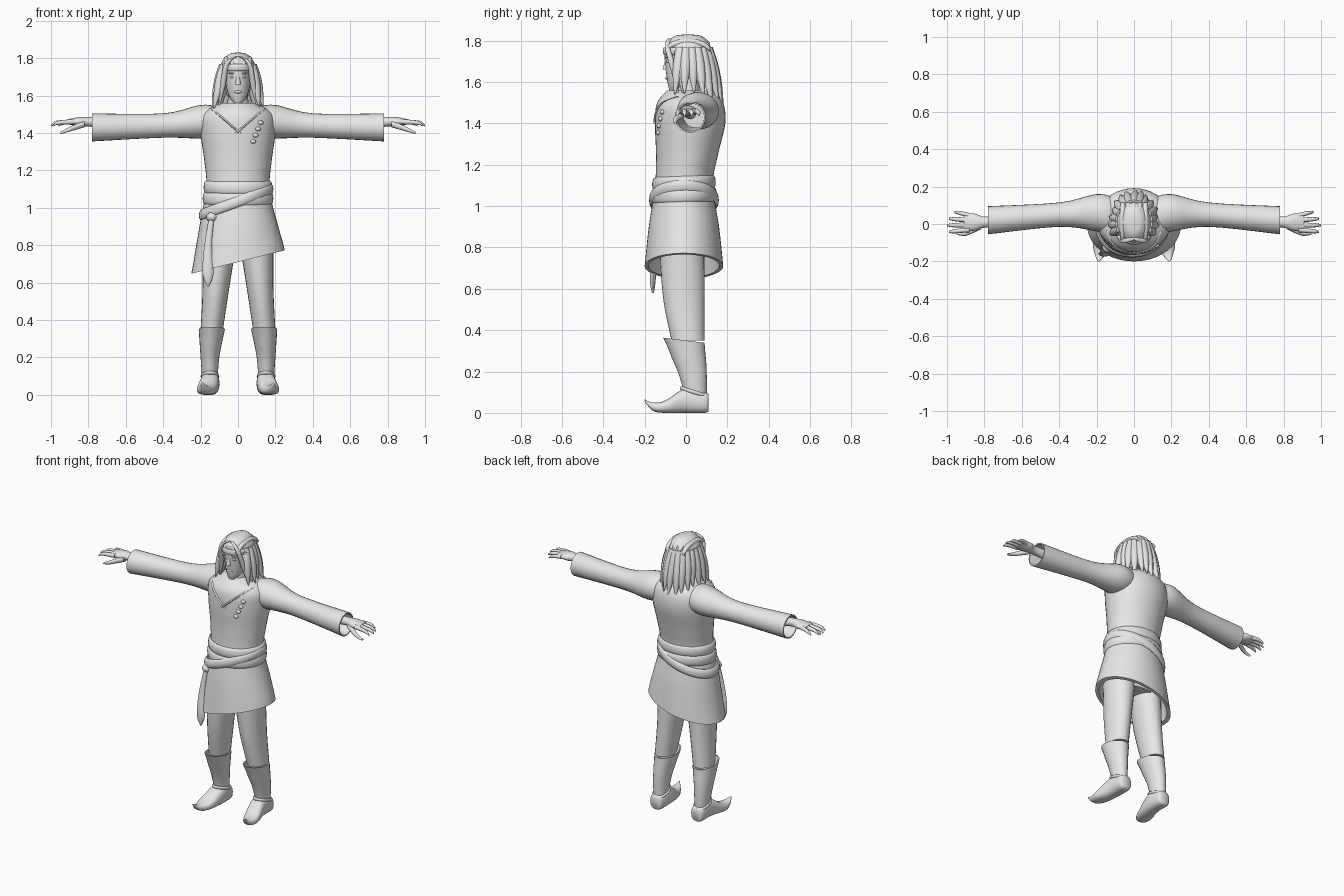
import bpy
import bmesh
import random
from math import sin, cos, pi, radians, copysign
from mathutils import Vector
from mathutils.bvhtree import BVHTree

random.seed(4)
start_cube = bpy.data.objects.get("Cube")
if start_cube:
    bpy.data.objects.remove(start_cube, do_unlink=True)

# One plain clay colour for the whole figure
clay = bpy.data.materials.new("plain_grey")
clay.use_nodes = True
clay.diffuse_color = (0.8, 0.8, 0.8, 1)
shader = next(node for node in clay.node_tree.nodes if node.type == 'BSDF_PRINCIPLED')
shader.inputs["Base Color"].default_value = clay.diffuse_color

AXES = {"X": Vector((1, 0, 0)), "Y": Vector((0, 1, 0)), "Z": Vector((0, 0, 1))}
SIDES = {"left": 1, "right": -1}


def finish(name, bm):
    """Turn a bmesh into a smooth shaded object that keeps sharp rims."""
    bmesh.ops.recalc_face_normals(bm, faces=bm.faces)
    mesh = bpy.data.meshes.new(name)
    bm.to_mesh(mesh)
    bm.free()
    mesh.materials.append(clay)
    for poly in mesh.polygons:
        poly.use_smooth = True
    mesh.set_sharp_from_angle(angle=radians(50))
    obj = bpy.data.objects.new(name, mesh)
    bpy.context.scene.collection.objects.link(obj)
    return obj


def bridge(bm, loops):
    """Join neighbouring rings of vertices with quads."""
    for lower, upper in zip(loops, loops[1:]):
        for i in range(len(lower)):
            bm.faces.new((lower[i - 1], lower[i], upper[i], upper[i - 1]))


def blend(rows, steps):
    """Fill in rings between the given ones along a smooth curve."""
    rows = [Vector(row if len(row) == 5 else (*row, row[-1])) for row in rows]
    padded = [rows[0], *rows, rows[-1]]
    dense = []
    for before, start, end, after in zip(padded, padded[1:], padded[2:], padded[3:]):
        into, out = (end - before) / 2, (after - start) / 2
        for k in range(steps):
            t = k / steps
            ease = t * t * (3 - 2 * t)
            dense.append(start.lerp(end, ease) + into * t * (1 - t) ** 2
                         - out * t * t * (1 - t))
    return dense + [rows[-1]]


def loft(name, rows, plane="XY", side=1, sides=24, steps=5,
         square=1, hollow=False, warp=None):
    """Skin over rings (x, y, z, radius) or (x, y, z, radius_u, radius_v)."""
    rings = blend(rows, steps)
    if hollow:
        for source in (rings[-1], rings[-steps]):
            rings.append(Vector((*source[:3], *(radius * 0.9 for radius in source[3:]))))
    u, v = AXES[plane[0]], AXES[plane[1]]
    bm = bmesh.new()
    loops = []
    for x, y, z, radius_u, radius_v in rings:
        loop = []
        for i in range(sides):
            angle = 2 * pi * i / sides
            across, along = cos(angle), sin(angle)
            across = copysign(abs(across) ** square, across)
            along = copysign(abs(along) ** square, along)
            point = Vector((x * side, y, z)) + u * radius_u * across + v * radius_v * along
            loop.append(bm.verts.new(warp(point) if warp else point))
        loops.append(loop)
    bridge(bm, loops)
    bm.faces.new(loops[0])
    bm.faces.new(loops[-1])
    return finish(name, bm)


def strand(name, rows, side=1, plane="XY"):
    """Thin tapering tube for hair, fingers and trims."""
    return loft(name, rows, plane, side, sides=10, steps=4)


def band(name, centre, width, depth, half_height, thick, slope=0, lean=0):
    """Padded strip wrapped around the body."""
    bm = bmesh.new()
    loops = []
    for i in range(48):
        turn = 2 * pi * i / 48
        loop = []
        for k in range(12):
            angle = 2 * pi * k / 12
            out = thick * cos(angle)
            x, y = (width + out) * cos(turn), (depth + out) * sin(turn)
            z = half_height * sin(angle) + slope * x + lean * y
            loop.append(bm.verts.new(Vector(centre) + Vector((x, y, z))))
        loops.append(loop)
    bridge(bm, loops + loops[:1])
    return finish(name, bm)


def pebble(name, centre, size):
    """Small ellipsoid detail."""
    bm = bmesh.new()
    bmesh.ops.create_uvsphere(bm, u_segments=12, v_segments=8, radius=1)
    bmesh.ops.scale(bm, vec=size, verts=bm.verts)
    bmesh.ops.translate(bm, vec=centre, verts=bm.verts)
    return finish(name, bm)


def slant_hem(point):
    """Lower the skirt towards the right hip."""
    point.z += point.x / 4 * min(1, max(0, (1 - point.z) * 4))
    return point


def raise_cuff(point):
    """Lift the front of the boot cuff."""
    if point.z > 0.3:
        point.z -= point.y / 8
    return point


# Tunic: the chest sits further back than the skirt
tunic_profile = ((1.56, .1, .11), (1.5, .19, .16), (1.4, .2, .17), (1.25, .18, .15),
                 (1.1, .17, .14), (.9, .21, .17), (.71, .25, .19))
tunic = loft("tunic", [(0, min(.02, max(-.01, (z - 1.2) / 10)), z, width, depth)
                       for z, width, depth in tunic_profile],
             sides=40, hollow=True, warp=slant_hem)
bpy.context.view_layer.update()
tunic_tree = BVHTree.FromObject(tunic, bpy.context.evaluated_depsgraph_get())


def on_tunic(x, z):
    """Point on the front of the tunic."""
    return tunic_tree.ray_cast(Vector((x, -1, z)), AXES["Y"])[0]


# Crossed neckline and a slanting row of toggles
for label, side in SIDES.items():
    edge = [Vector((.14, 1.53)).lerp(Vector((-.01, 1.4)), t / 6) for t in range(7)]
    strand(label + "_lapel", [(*on_tunic(p.x * side, p.y), .008) for p in edge])
for i in range(4):
    spot = on_tunic(.12 - i / 75, 1.455 - i / 30)
    pebble(f"toggle_{i}", spot, (.016, .012, .012))

# Sash: two level wraps, a diagonal wrap, a knot and a hanging tail
band("upper_sash", (0, -.01, 1.11), .17, .14, .035, .014, lean=.04)
band("lower_sash", (0, -.01, 1.05), .175, .145, .035, .014, lean=.04)
band("diagonal_sash", (-.01, -.01, 1.03), .185, .155, .03, .014, slope=.36)
pebble("sash_knot", on_tunic(-.14, .95), (.03, .03, .026))
strand("sash_tail", [(-.14, -.13, .95, .015), (-.16, -.15, .8, .02, .01),
                     (-.16, -.16, .65, .03, .015), (-.16, -.16, .58, .005)])

# Hips joining the legs under the tunic
loft("hips", [(0, -.01, .76, .15, .1), (0, -.01, .95, .17, .13)])

for label, side in SIDES.items():
    # Trouser leg, boot, strap and upturned shoe
    loft(label + "_leg", [(.1, -.02, .8, .09, .11), (.12, -.01, .55, .07, .1),
                          (.14, .01, .35, .06, .08)], side=side)
    loft(label + "_boot", [(.15, .05, .06, .04, .05), (.15, .03, .2, .05, .07),
                           (.14, -.01, .35, .07, .1)],
         side=side, hollow=True, warp=raise_cuff)
    band(label + "_ankle_strap", (.15 * side, .04, .1), .04, .06, .01, .01, lean=-.3)
    loft(label + "_shoe", [(.15, .11, .05, .03, .04), (.15, .09, .05, .045, .05),
                           (.15, 0, .06, .05, .06), (.17, -.1, .03, .05, .03),
                           (.18, -.16, .03, .03, .02), (.19, -.2, .06, .005)],
         "XZ", side, square=.8)

    # Wide sleeve, open at the cuff
    loft(label + "_sleeve", [(.1, .04, 1.46, .1, .08), (.2, .06, 1.46, .1, .09),
                             (.4, .05, 1.44, .065, .065), (.78, .02, 1.43, .075)],
         "YZ", side, hollow=True)

    # Hand with thumb and four spread fingers
    loft(label + "_hand", [(.7, .02, 1.45, .03), (.8, .01, 1.46, .03, .025),
                           (.85, .01, 1.46, .045, .025), (.91, .01, 1.46, .045, .013)],
         "YZ", side)
    strand(label + "_thumb", [(.82, -.01, 1.45, .02), (.9, -.05, 1.42, .013),
                              (.95, -.05, 1.4, .006)], side, "YZ")
    for i in range(4):
        y, reach = .045 - i / 40, 1 - (i - 2) ** 2 / 100
        strand(f"{label}_finger_{i}", [(.88, y, 1.46, .014), (reach - .03, y * 1.3, 1.455, .011),
                                       (reach, y * 1.4, 1.44, .005)], side, "YZ")

# Neck, head and face
loft("neck", [(0, .01, 1.5, .06), (0, .01, 1.65, .05)])
loft("head", [(0, -.06, 1.56, .02), (0, -.03, 1.6, .05, .06), (0, -.01, 1.68, .068, .09),
              (0, 0, 1.76, .07, .1), (0, 0, 1.82, .03, .04)])
strand("nose", [(0, -.09, 1.72, .008), (0, -.1, 1.66, .014)])
pebble("lips", (0, -.09, 1.62), (.022, .01, .008))
for label, side in SIDES.items():
    pebble(label + "_eye", (.03 * side, -.086, 1.7), (.014, .01, .007))
    pebble(label + "_brow", (.03 * side, -.09, 1.72), (.02, .01, .005))

# Hair cap and headband
loft("hair_cap", [(0, .06, 1.6, .06), (0, .04, 1.7, .08, .09),
                  (0, .01, 1.77, .09, .11), (0, .01, 1.82, .05, .07), (0, .01, 1.83, .01)])
band("headband", (0, .01, 1.75), .09, .115, .018, .007)

# Ridged locks arching over the crown
for i in range(5):
    x = (i - 2) * .03
    arch = [radians(15 + 30 * k) for k in range(6)]
    strand(f"crown_lock_{i}", [(x, .01 - .11 * cos(a), 1.765 + .05 * sin(a) - abs(x) / 3,
                                .01 + .007 * sin(a)) for a in arch], plane="XZ")

# Long locks falling round the back and sides
for i in range(15):
    turn = radians(16 * (i - 7))
    tip = 1.54 - .05 * max(0, cos(turn)) + random.uniform(-.02, .02)
    sway = random.uniform(-.01, .01)
    rows = []
    for k in range(6):
        t = k / 5
        rows.append(((.08 + t / 20) * sin(turn) + sway * t, .01 + (.1 + .07 * t) * cos(turn),
                     1.77 + (tip - 1.77) * t, .003 + .024 * sin(pi * (1 + 3 * t) / 4)))
    strand(f"long_lock_{i}", rows)

# Loose locks framing the face
for label, side in SIDES.items():
    strand(label + "_face_lock", [(.01, -.08, 1.81, .01), (.06, -.09, 1.77, .013),
                                  (.08, -.06, 1.66, .015), (.1, -.04, 1.55, .005)], side)
    strand(label + "_temple_lock", [(.08, -.04, 1.75, .018), (.1, -.02, 1.63, .022),
                                    (.11, -.01, 1.53, .005)], side)
